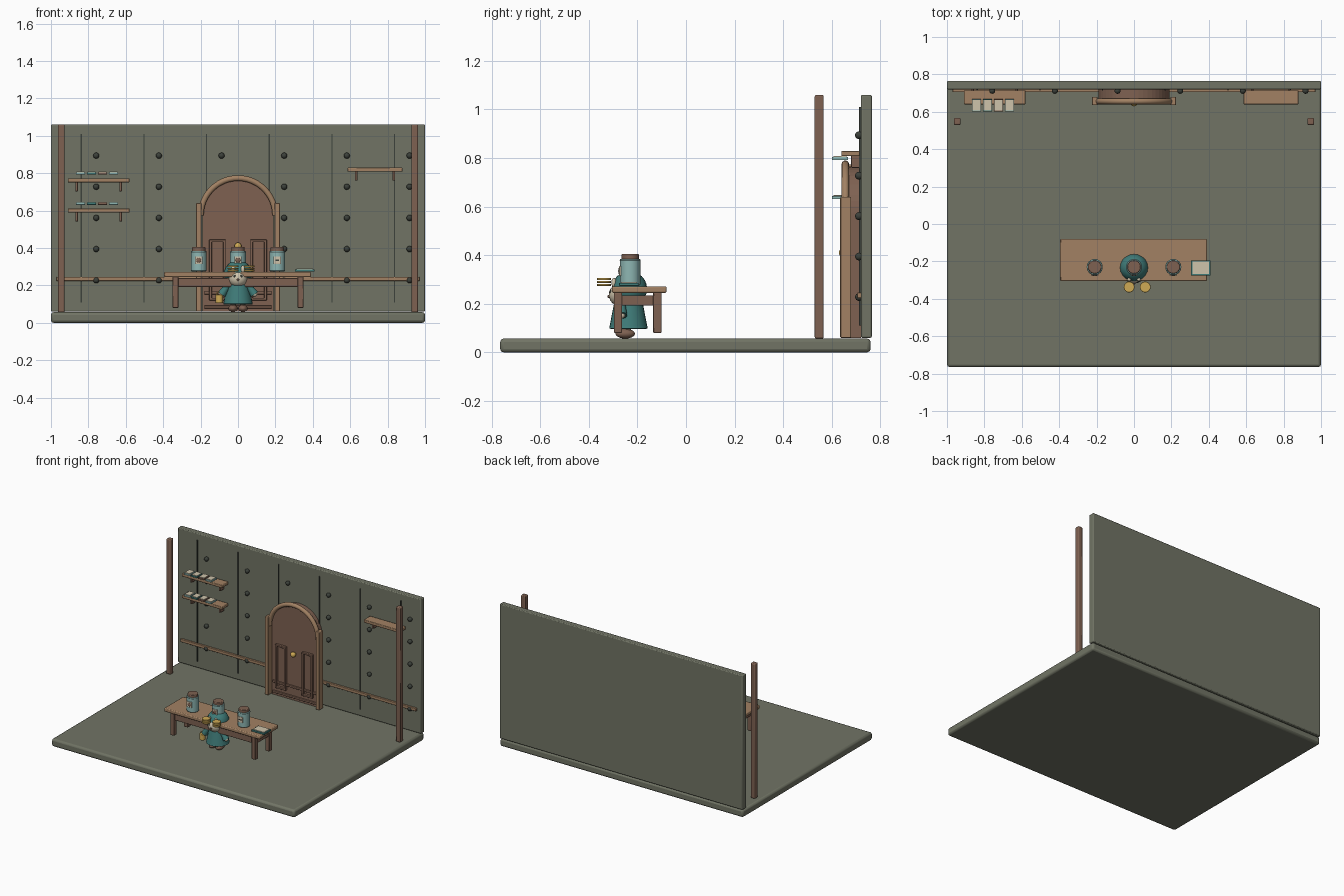
import bpy, math

cube = bpy.data.objects.get("Cube")
if cube:
    bpy.data.objects.remove(cube)


def material(name, r, g, b):
    m = bpy.data.materials.new(name)
    m.use_nodes = True
    m.diffuse_color = (r, g, b, 1)
    m.node_tree.nodes["Principled BSDF"].inputs["Base Color"].default_value = (r, g, b, 1)
    return m


STONE = material("moss grey", .165, .175, .13)
OAK = material("light oak", .36, .22, .125)
WALNUT = material("dark walnut", .21, .12, .083)
IRON = material("dark iron", .045, .052, .043)
TEAL = material("teal cloth", .05, .2, .19)
GLASS = material("pale blue", .27, .47, .45)
CREAM = material("cream", .62, .55, .41)
GOLD = material("gold", .62, .4, .09)


def finish(name, mat, bevel=0):
    ob = bpy.context.object
    ob.name = name
    ob.data.materials.clear()
    ob.data.materials.append(mat)
    bpy.ops.object.transform_apply(location=False, rotation=False, scale=True)
    bpy.ops.object.shade_smooth_by_angle(angle=math.radians(35))
    if bevel:
        mod = ob.modifiers.new("Rounded edges", "BEVEL")
        mod.width, mod.segments = bevel, 2
    return ob


def box(name, mat, x, y, z, bevel=.003):
    """Box between (min, max) pairs along each axis."""
    bpy.ops.mesh.primitive_cube_add(size=1, location=[sum(p) / 2 for p in (x, y, z)])
    bpy.context.object.scale = [p[1] - p[0] for p in (x, y, z)]
    return finish(name, mat, bevel)


def ball(name, mat, loc, size):
    bpy.ops.mesh.primitive_uv_sphere_add(segments=20, ring_count=12, radius=1, location=loc)
    bpy.context.object.scale = size
    return finish(name, mat)


def cone(name, mat, loc, r1, r2, depth, rot=(0, 0, 0), sides=24, bevel=0):
    bpy.ops.mesh.primitive_cone_add(vertices=sides, radius1=r1, radius2=r2, depth=depth,
                                    location=loc, rotation=rot)
    return finish(name, mat, bevel)


def ring(name, mat, loc, radius, tube, rot=(0, 0, 0)):
    bpy.ops.mesh.primitive_torus_add(major_radius=radius, minor_radius=tube, location=loc,
                                     rotation=rot, major_segments=24, minor_segments=8)
    return finish(name, mat)


FRONT = (math.pi / 2, 0, 0)

# Room shell
box("floor", STONE, (-1, 1), (-.765, .76), (0, .057), .014)
box("back_wall", STONE, (-1, 1), (.72, .765), (.06, 1.06), .006)
for s, side in ((1, "left"), (-1, "right")):
    box(side + "_post", WALNUT, (s * .945 - .018, s * .945 + .018), (.53, .567), (.057, 1.06), .006)
box("wall_rail", OAK, (-.97, .97), (.705, .722), (.224, .246))

# Panel seams and studs
for i in range(6):
    x = -.838 + i * .335
    box("wall_seam", IRON, (x - .003, x + .003), (.713, .721), (.11, 1.01), 0)
    for j in range(5):
        ball("wall_stud", IRON, (x + .08, .712, .228 + j * .1665), (.016, .016, .016))

# Arched door: straight sides topped by a half circle
SPRING = .575
arc = [math.pi * i / 24 for i in range(25)]
outline = [(-.19, .06), (.19, .06)] + [(.19 * math.cos(a), SPRING + .19 * math.sin(a)) for a in arc]
n = len(outline)
verts = [(x, y, z) for y in (.67, .72) for x, z in outline]
faces = [tuple(range(n)), tuple(reversed(range(n, 2 * n)))]
faces += [(i, i + n, (i + 1) % n + n, (i + 1) % n) for i in range(n)]
mesh = bpy.data.meshes.new("door")
mesh.from_pydata(verts, [], faces)
mesh.materials.append(WALNUT)
bpy.context.collection.objects.link(bpy.data.objects.new("door", mesh))

# Door surround and arch
for s in (-1, 1):
    box("door_jamb", OAK, (s * .21 - .015, s * .21 + .015), (.635, .68), (.06, .64), .004)
curve = bpy.data.curves.new("door_arch", "CURVE")
curve.dimensions = "3D"
curve.bevel_depth, curve.bevel_resolution = .016, 3
spline = curve.splines.new("POLY")
spline.points.add(len(arc) - 1)
for p, a in zip(spline.points, arc):
    p.co = (.199 * math.cos(a), .656, SPRING + .199 * math.sin(a), 1)
curve.materials.append(OAK)
bpy.context.collection.objects.link(bpy.data.objects.new("door_arch", curve))

# Raised door mouldings and knob
for s in (-1, 1):
    for x in (.073, .147):
        box("door_stile", WALNUT, (s * x - .007, s * x + .007), (.652, .672), (.12, .445))
    for z in (.127, .438):
        box("door_moulding", WALNUT, (s * .11 - .044, s * .11 + .044), (.652, .672), (z - .007, z + .007))
for z in (.085, .16):
    box("door_crossbar", WALNUT, (-.18, .18), (.66, .673), (z - .008, z + .008))
ball("door_knob", GOLD, (0, .648, .41), (.019, .019, .019))
cone("knob_stem", GOLD, (0, .663, .41), .009, .009, .025, FRONT)


def shelf(x0, x1, top):
    box("shelf_board", OAK, (x0, x1), (.64, .715), (top - .022, top), .004)
    for x in (x0 + .047, x1 - .047):
        box("shelf_bracket", WALNUT, (x - .007, x + .007), (.68, .722), (top - .07, top - .018))


def book(x, y, z, w, d, cover):
    box("book_cover", cover, (x - w / 2, x + w / 2), (y - d / 2, y + d / 2), (z - .008, z + .004), .001)
    box("book_page", CREAM, (x - w * .42, x + w * .42), (y - d * .42, y + d * .42), (z, z + .008), 0)


# Shelves with books
for top in (.773, .612):
    shelf(-.91, -.58, top)
    for i, cover in enumerate((GLASS, TEAL, WALNUT, GLASS)):
        book(-.842 + i * .0587, .634, top + .027, .05, .066, cover)
shelf(.585, .88, .83)

# Work table
box("table_top", OAK, (-.395, .39), (-.305, -.08), (.245, .272), .006)
for x in (-.335, .335):
    for y in (-.28, -.118):
        box("table_leg", WALNUT, (x - .016, x + .016), (y - .017, y + .017), (.08, .247), .004)
    box("side_apron", WALNUT, (x - .01, x + .01), (-.28, -.118), (.192, .235))
for y in (-.275, -.118):
    box("long_apron", WALNUT, (-.335, .335), (y - .009, y + .009), (.192, .24))
book(.357, -.235, .282, .105, .08, TEAL)

# Lidded jars with front labels
for x in (-.21, 0, .21):
    y = -.23
    cone("jar_body", GLASS, (x, y, .33), .042, .042, .11, bevel=.006)
    ring("jar_collar", GLASS, (x, y, .379), .037, .006)
    cone("jar_lid", WALNUT, (x, y, .393), .036, .036, .024, bevel=.004)
    box("jar_label", CREAM, (x - .02, x + .02), (y - .045, y - .036), (.315, .355), .001)
    if x <= 0:
        ball("label_emblem", WALNUT, (x, y - .045, .335), (.013, .004, .013))
    else:
        box("label_mark", IRON, (x - .01, x + .01), (y - .047, y - .043), (.332, .338), 0)

# Robed figure: gown, hood, face
cone("gown", TEAL, (0, -.237, .18), .079, .048, .16)
ring("gown_hem", TEAL, (0, -.237, .103), .073, .006)
ball("hood", TEAL, (0, -.233, .262), (.076, .073, .072))
ball("head", CREAM, (0, -.272, .237), (.05, .046, .046))
ball("nose", WALNUT, (0, -.318, .23), (.007, .006, .006))
for s in (-1, 1):
    ball("eye", IRON, (s * .019, -.311, .25), (.006, .005, .007))
    ball("ear", CREAM, (s * .026, -.297, .287), (.011, .01, .02))
    ball("foot", WALNUT, (s * .027, -.25, .077), (.025, .04, .02))
    cone("leg", WALNUT, (s * .025, -.24, .095), .014, .014, .035)
    cone("sleeve", TEAL, (s * .067, -.265, .183), .023, .013, .075, (0, s * -.6, 0), 16)
    ball("hand", CREAM, (s * .088, -.265, .153), (.015, .015, .014))

# Hand lantern
cone("lantern", GOLD, (-.1, -.275, .128), .02, .02, .045, sides=16, bevel=.003)
ring("lantern_handle", GOLD, (-.1, -.275, .152), .014, .003, FRONT)

# Two stacks of gold discs
for x in (-.026, .06):
    for z in (.278, .29, .302):
        cone("gold_disc", GOLD, (x, -.337, z), .029, .029, .009, bevel=.002)
